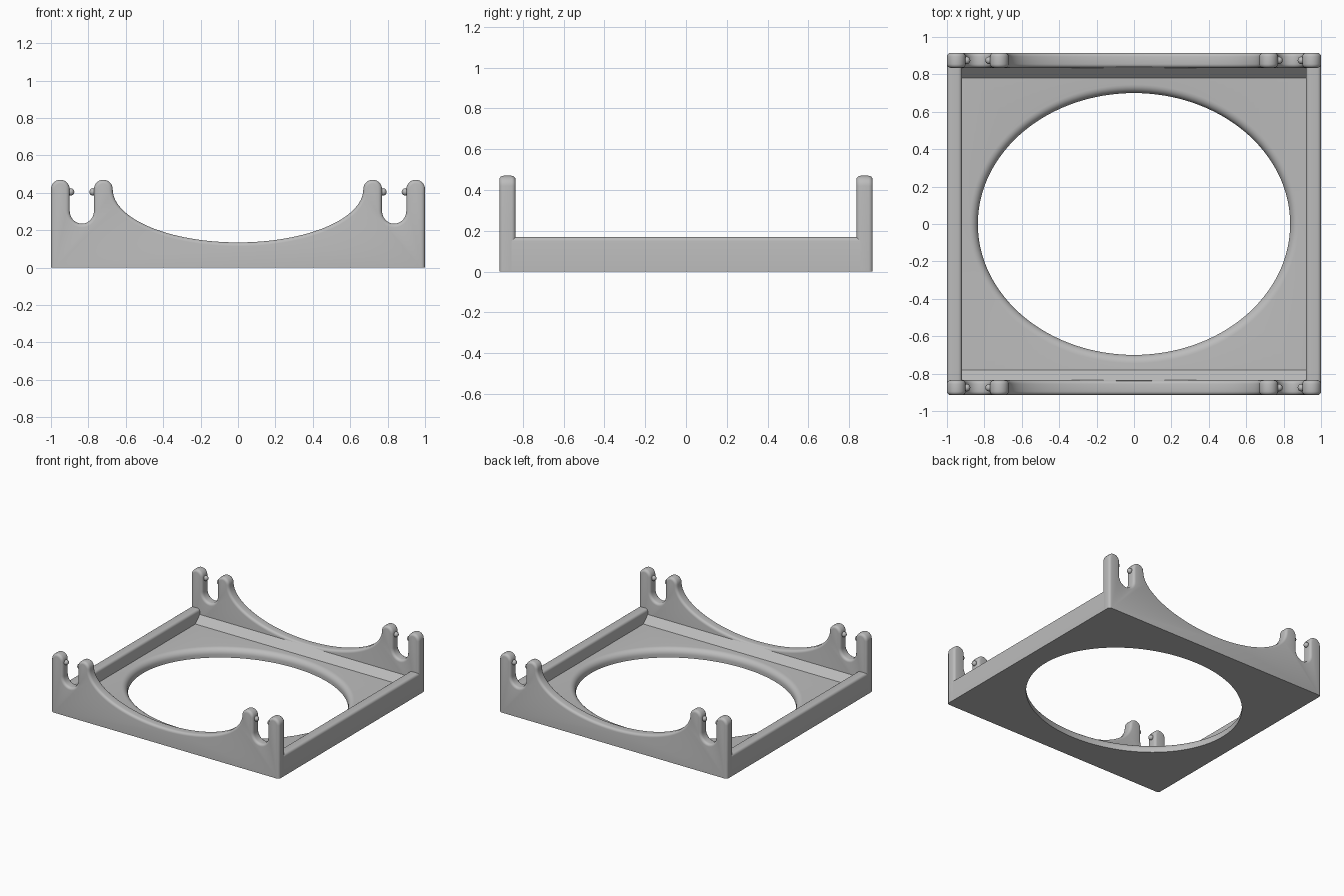
import bpy, bmesh, math
from mathutils import Vector

old = bpy.data.objects.get("Cube")
if old:
    bpy.data.objects.remove(old)

HALF_Y, WALL, RAIL_X = 0.915, 0.08, 0.92
FLOOR, FILLET, ROUND = 0.07, 0.045, 0.02

grey = bpy.data.materials.new("plain grey")
grey.use_nodes = True
COLOUR = (0.5, 0.5, 0.5, 1)
grey.diffuse_color = COLOUR
grey.node_tree.nodes["Principled BSDF"].inputs["Base Color"].default_value = COLOUR


def finish(bm, name):
    """Turn a bmesh into a smooth-shaded object with crisp edges."""
    bmesh.ops.recalc_face_normals(bm, faces=bm.faces)
    mesh = bpy.data.meshes.new(name)
    bm.to_mesh(mesh)
    bm.free()
    mesh.materials.append(grey)
    obj = bpy.data.objects.new(name, mesh)
    bpy.context.collection.objects.link(obj)
    bpy.ops.object.select_all(action='DESELECT')
    obj.select_set(True)
    bpy.context.view_layer.objects.active = obj
    bpy.ops.object.shade_smooth_by_angle(angle=math.radians(35))
    return obj


def extrude(points, direction):
    """Prism from a closed outline of 3D points."""
    bm = bmesh.new()
    face = bm.faces.new([bm.verts.new(p) for p in points])
    moved = bmesh.ops.extrude_face_region(bm, geom=[face], use_keep_orig=True)["geom"]
    bmesh.ops.translate(bm, vec=direction,
                        verts=[v for v in moved if isinstance(v, bmesh.types.BMVert)])
    bmesh.ops.recalc_face_normals(bm, faces=bm.faces)
    return bm


def arc(cx, cz, rx, rz, start, end, steps):
    angles = [math.radians(start + (end - start) * i / steps) for i in range(steps + 1)]
    return [(cx + rx * math.cos(a), cz + rz * math.sin(a)) for a in angles]


# Floor plate with an elliptical, rounded-over opening
def ring(bm, rx, ry, z, square=False, n=128):
    verts = []
    for i in range(n):
        c, s = math.cos(math.tau * i / n), math.sin(math.tau * i / n)
        k = 1 / max(abs(c), abs(s)) if square else 1
        verts.append(bm.verts.new((rx * c * k, ry * s * k, z)))
    return verts


bm = bmesh.new()
rings = [ring(bm, 0.985, 0.9, 0, True), ring(bm, 0.985, 0.9, FLOOR, True)]
for i in range(7):
    a = math.radians(90 - 15 * i)
    grow = FILLET * (1 - math.cos(a))
    rings.append(ring(bm, 0.835 + grow, 0.7 + grow, FLOOR - FILLET * (1 - math.sin(a))))
rings.append(ring(bm, 0.835, 0.7, 0))
for a, b in zip(rings, rings[1:] + rings[:1]):
    for i in range(len(a)):
        j = (i + 1) % len(a)
        bm.faces.new((a[i], a[j], b[j], b[i]))
finish(bm, "floor_plate")

# Cradle wall outline: two posts and a slot per side, wide sag between
left = [(-1, 0)]
left += arc(-0.95, 0.42, 0.05, 0.05, 180, 0, 14)
left += arc(-0.835, 0.305, 0.065, 0.07, 180, 360, 16)
left += arc(-0.72, 0.42, 0.05, 0.05, 180, 0, 14)
left += arc(0, 0.42, 0.67, 0.285, 180, 270, 32)[1:]
outline = left + [(-x, z) for x, z in reversed(left[:-1])]

for side, word in ((-1, "front"), (1, "back")):
    # Wall with rounded upper and end edges
    outer, inner = side * HALF_Y, side * (HALF_Y - WALL)
    bm = extrude([(x, outer, z) for x, z in outline], Vector((0, inner - outer, 0)))
    rims = [e for e in bm.edges
            if abs(e.verts[0].co.y - e.verts[1].co.y) < 1e-5
            and max(v.co.z for v in e.verts) > 0.01]
    bmesh.ops.bevel(bm, geom=rims, offset=ROUND, segments=4, profile=0.5,
                    affect='EDGES', clamp_overlap=False)
    finish(bm, word + "_cradle_wall")

    # Sloped strip where floor meets wall
    section = [(0.78, FLOOR), (0.838, 0.128), (0.86, 0.1), (0.86, 0.04), (0.78, 0.04)]
    bm = extrude([(-0.94, side * y, z) for y, z in section], Vector((1.88, 0, 0)))
    finish(bm, word + "_floor_chamfer")

    # Small retaining bumps inside the slots
    bm = bmesh.new()
    for x in (-0.895, -0.775, 0.775, 0.895):
        made = bmesh.ops.create_uvsphere(bm, u_segments=16, v_segments=8, radius=0.02)
        bmesh.ops.translate(bm, verts=made["verts"],
                            vec=(x, side * (HALF_Y - WALL / 2), 0.405))
    finish(bm, word + "_slot_bumps")

# Side rails with rounded tops
for side, word in ((-1, "right"), (1, "left")):
    a, b = side * RAIL_X, side
    length = HALF_Y - ROUND
    bm = extrude([(a, -length, 0), (b, -length, 0), (b, -length, 0.17), (a, -length, 0.17)],
                 Vector((0, 2 * length, 0)))
    tops = [e for e in bm.edges if all(v.co.z > 0.1 for v in e.verts)
            and abs(e.verts[0].co.y - e.verts[1].co.y) > 0.5]
    bmesh.ops.bevel(bm, geom=tops, offset=ROUND, segments=4, profile=0.5, affect='EDGES')
    finish(bm, word + "_side_rail")
